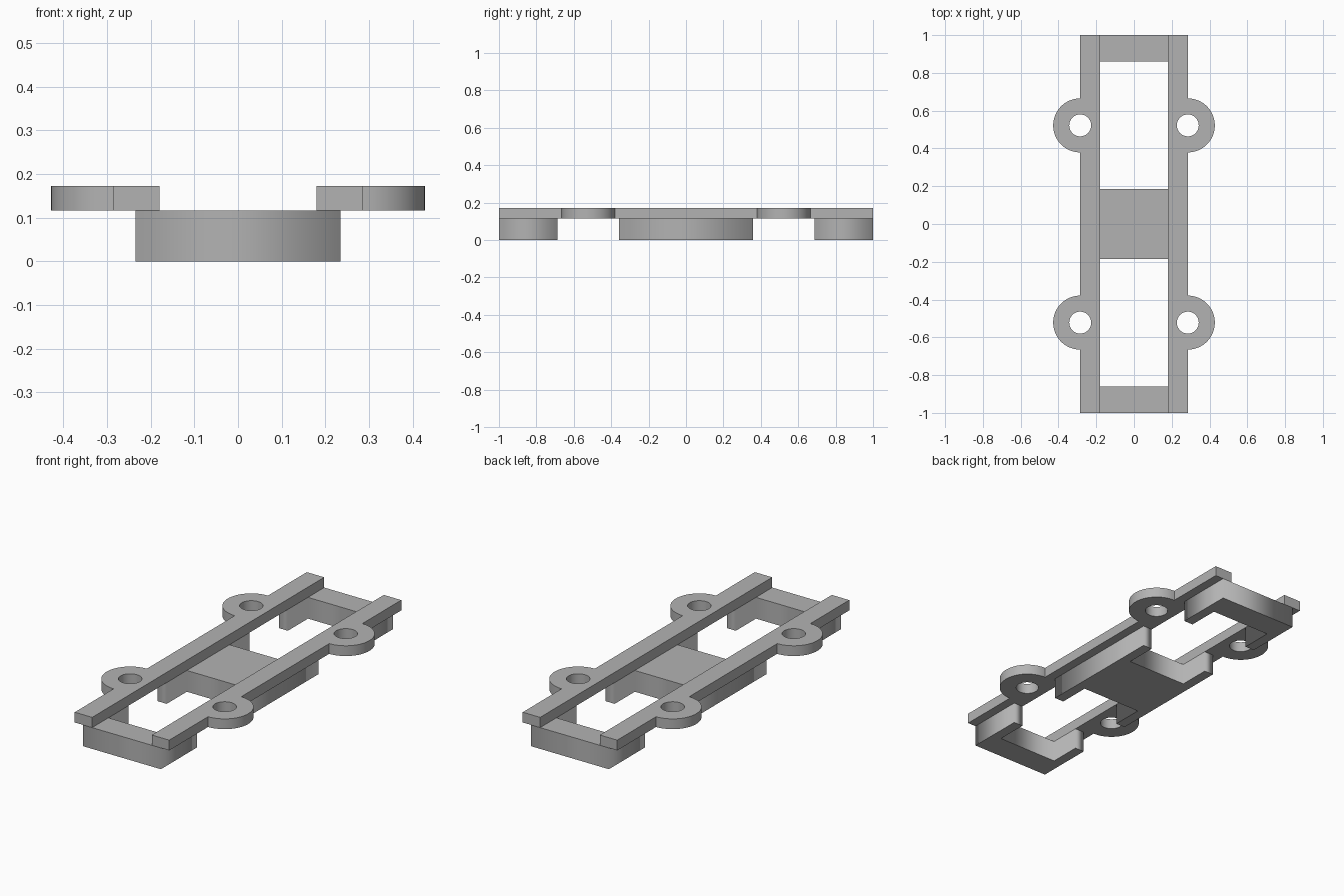
import bpy
import bmesh
from math import pi, sin, cos, radians

cube = bpy.data.objects.get("Cube")
if cube:
    bpy.data.objects.remove(cube, do_unlink=True)

grey = bpy.data.materials.new("light grey")
grey.use_nodes = True
COLOUR = (0.45, 0.45, 0.45, 1)
grey.diffuse_color = COLOUR
grey.node_tree.nodes["Principled BSDF"].inputs["Base Color"].default_value = COLOUR

INNER, SKIRT, RAIL = 0.18, 0.235, 0.285   # half widths
LEDGE, TOP = 0.116, 0.172                 # heights
EAR_Y, EAR_R, HOLE_R = 0.522, 0.143, 0.058
GAP = 0.165                               # half length of skirt gap at each ear


def arc(cx, cy, r, start, end, steps):
    return [(cx + r * cos(start + (end - start) * i / steps),
             cy + r * sin(start + (end - start) * i / steps)) for i in range(steps + 1)]


def prism(name, loops, z0, z1):
    """Extrude an outline, with optional hole loops, between two heights."""
    curve = bpy.data.curves.new(name, "CURVE")
    curve.dimensions = "2D"
    curve.fill_mode = "BOTH"
    curve.extrude = (z1 - z0) / 2
    for loop in loops:
        spline = curve.splines.new("POLY")
        spline.points.add(len(loop) - 1)
        for point, (x, y) in zip(spline.points, loop):
            point.co = (x, y, 0, 1)
        spline.use_cyclic_u = True
    temp = bpy.data.objects.new(name + "_outline", curve)
    bpy.context.collection.objects.link(temp)
    bpy.context.view_layer.update()
    mesh = bpy.data.meshes.new_from_object(
        temp.evaluated_get(bpy.context.evaluated_depsgraph_get()))
    bpy.data.objects.remove(temp, do_unlink=True)
    bpy.data.curves.remove(curve)

    # weld caps to walls and merge flat triangles
    bm = bmesh.new()
    bm.from_mesh(mesh)
    bmesh.ops.remove_doubles(bm, verts=bm.verts, dist=1e-5)
    bmesh.ops.translate(bm, verts=bm.verts, vec=(0, 0, (z0 + z1) / 2))
    bmesh.ops.dissolve_limit(bm, angle_limit=radians(0.5), verts=bm.verts, edges=bm.edges)
    bmesh.ops.recalc_face_normals(bm, faces=bm.faces)
    bm.to_mesh(mesh)
    bm.free()
    mesh.name = name
    mesh.materials.clear()
    mesh.materials.append(grey)
    obj = bpy.data.objects.new(name, mesh)
    bpy.context.collection.objects.link(obj)
    return obj


def mirror_x(loop):
    return [(-x, y) for x, y in reversed(loop)]


# Top rails with rounded screw ears and holes
rail = [(INNER, -1), (RAIL, -1)]
for y in (-EAR_Y, EAR_Y):
    rail += arc(RAIL, y, EAR_R, -pi / 2, pi / 2, 32)
rail += [(RAIL, 1), (INNER, 1)]
holes = [arc(RAIL, y, HOLE_R, 0, 2 * pi, 48)[:-1] for y in (-EAR_Y, EAR_Y)]
rails = [prism("left_rail", [rail] + holes, LEDGE, TOP),
         prism("right_rail", [mirror_x(l) for l in [rail] + holes], LEDGE, TOP)]

# End blocks: a cross bar with two skirt legs
leg = EAR_Y + GAP
half = [(SKIRT, 1), (SKIRT, leg), (INNER, leg), (INNER, 0.86)]
end = half + mirror_x(half)
prism("back_end_block", [end], 0, LEDGE)
prism("front_end_block", [[(x, -y) for x, y in reversed(end)]], 0, LEDGE)

# Middle block: a bridge between two longer skirts
leg, bridge = EAR_Y - GAP, 0.184
half = [(INNER, -bridge), (INNER, -leg), (SKIRT, -leg),
        (SKIRT, leg), (INNER, leg), (INNER, bridge)]
prism("middle_block", [half + mirror_x(half)], 0, LEDGE)

# Smooth the round ears, keeping edges sharp
bpy.ops.object.select_all(action="DESELECT")
for obj in rails:
    obj.select_set(True)
bpy.context.view_layer.objects.active = rails[0]
bpy.ops.object.shade_smooth_by_angle(angle=radians(30))
